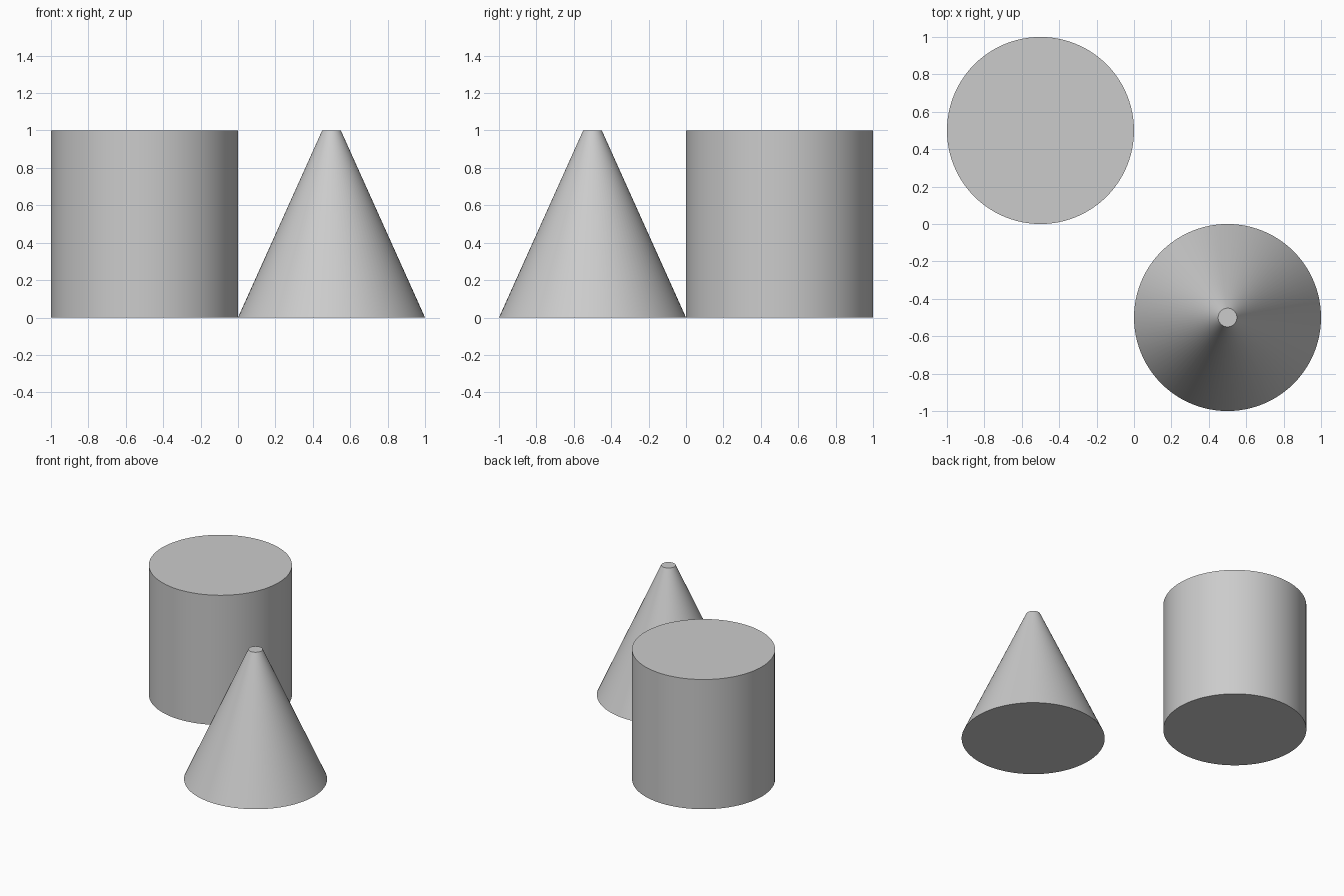
import bpy
import math

cube = bpy.data.objects.get("Cube")
if cube:
    bpy.data.objects.remove(cube, do_unlink=True)

# Single plain grey
grey = bpy.data.materials.new("light_grey")
grey.use_nodes = True
colour = (0.6, 0.6, 0.6, 1.0)
grey.diffuse_color = colour
grey.node_tree.nodes["Principled BSDF"].inputs["Base Color"].default_value = colour


def round_solid(name, x, y, bottom_radius, top_radius, height=1.0):
    """Smooth capped solid standing on the ground."""
    bpy.ops.mesh.primitive_cone_add(
        vertices=96, radius1=bottom_radius, radius2=top_radius,
        depth=height, location=(x, y, height / 2))
    solid = bpy.context.object
    solid.name = name
    solid.data.materials.append(grey)
    bpy.ops.object.shade_smooth_by_angle(angle=math.radians(30))
    return solid


# Cylinder at the back right, truncated cone at the front left
round_solid("cylinder", -0.5, 0.5, 0.5, 0.5)
round_solid("truncated_cone", 0.5, -0.5, 0.5, 0.05)
